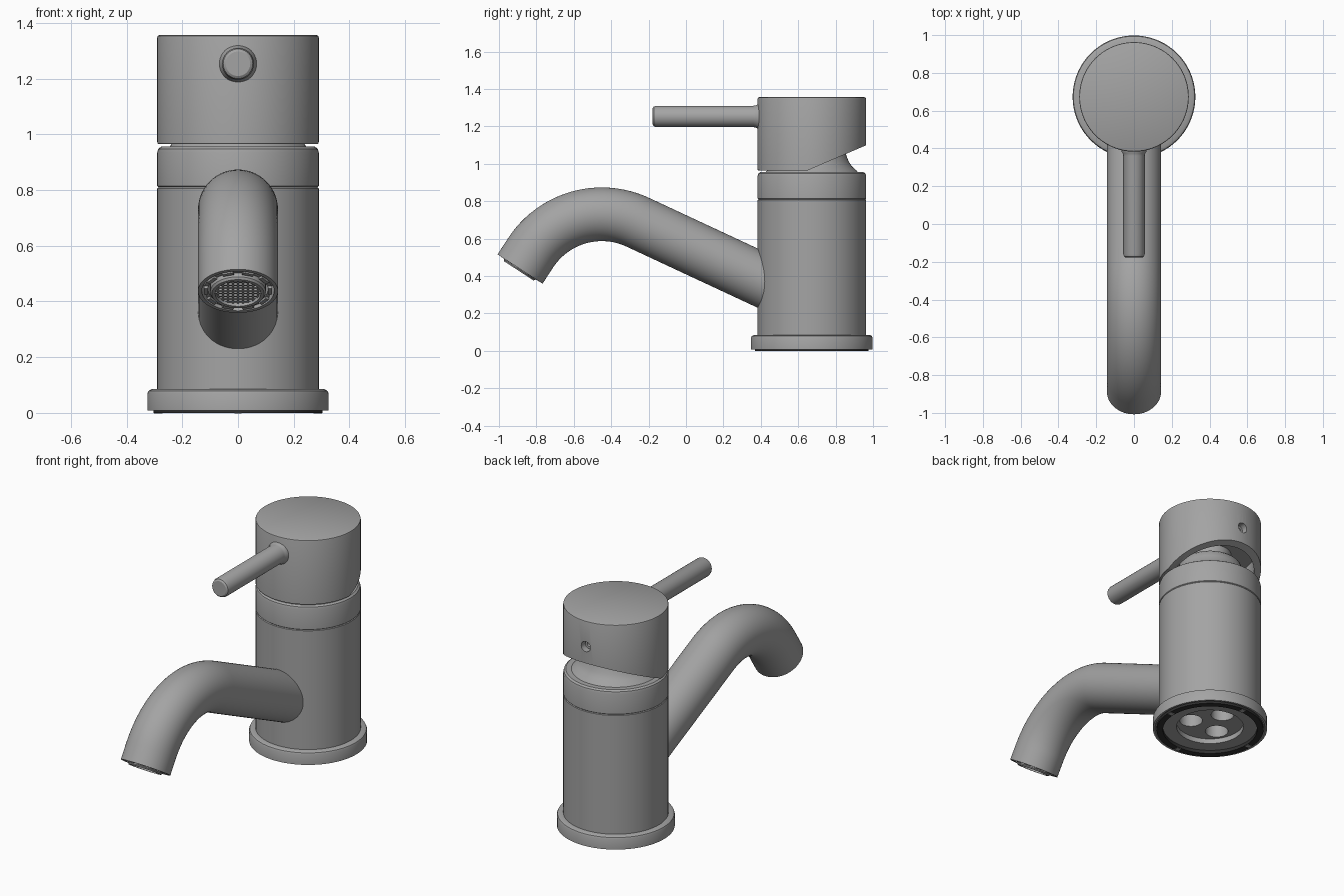
import bpy, bmesh
from math import sin, cos, pi, radians, sqrt
from mathutils import Matrix, Vector

if "Cube" in bpy.data.objects:
    bpy.data.objects.remove(bpy.data.objects["Cube"], do_unlink=True)


def material(name, value):
    m = bpy.data.materials.new(name)
    m.use_nodes = True
    col = (value, value, value, 1)
    m.diffuse_color = col
    m.node_tree.nodes["Principled BSDF"].inputs["Base Color"].default_value = col
    return m


METAL = material("grey metal", 0.37)
RUBBER = material("black rubber", 0.03)
AXIS = Matrix.Translation((0, 0.673, 0))     # centre line of the body


def shade(mesh):
    """Smooth shading that keeps sharp edges."""
    bm = bmesh.new()
    bm.from_mesh(mesh)
    for f in bm.faces:
        f.smooth = True
    for e in bm.edges:
        e.smooth = e.calc_face_angle(pi) < radians(32)
    bm.to_mesh(mesh)
    bm.free()


def finish(name, bm, mat=METAL, matrix=Matrix()):
    bmesh.ops.remove_doubles(bm, verts=bm.verts, dist=1e-5)
    bmesh.ops.recalc_face_normals(bm, faces=bm.faces)
    bm.transform(matrix)
    mesh = bpy.data.meshes.new(name)
    bm.to_mesh(mesh)
    bm.free()
    mesh.materials.append(mat)
    shade(mesh)
    obj = bpy.data.objects.new(name, mesh)
    bpy.context.scene.collection.objects.link(obj)
    return obj


def lathe(name, profile, matrix=AXIS, mat=METAL, steps=72, ring=False):
    """Revolve (radius, height) points around the local z axis."""
    bm = bmesh.new()
    vs = [bm.verts.new((r, 0, z)) for r, z in profile]
    pairs = list(zip(vs, vs[1:])) + ([(vs[-1], vs[0])] if ring else [])
    es = [bm.edges.new(p) for p in pairs]
    bmesh.ops.spin(bm, geom=vs + es, cent=(0, 0, 0), axis=(0, 0, 1),
                   angle=2 * pi, steps=steps)
    return finish(name, bm, mat, matrix)


def add_box(bm, centre, size, turn=0):
    m = (Matrix.Rotation(turn, 4, 'Z') @ Matrix.Translation(centre)
         @ Matrix.Diagonal((*size, 1)))
    bmesh.ops.create_cube(bm, size=1, matrix=m)


def cut(target, cutters):
    for c in cutters:
        mod = target.modifiers.new("cut", 'BOOLEAN')
        mod.operation, mod.solver, mod.object = 'DIFFERENCE', 'EXACT', c
    dg = bpy.context.evaluated_depsgraph_get()
    mesh = bpy.data.meshes.new_from_object(target.evaluated_get(dg))
    target.modifiers.clear()
    target.data = mesh
    shade(mesh)
    for c in cutters:
        bpy.data.objects.remove(c, do_unlink=True)


def aim(point, direction):
    return (Matrix.Translation(point)
            @ Vector(direction).to_track_quat('Z', 'Y').to_matrix().to_4x4())


def rod(name, radius, length, matrix):
    return lathe(name, [(0, 0), (radius, 0), (radius, length), (0, length)], matrix, steps=32)


# Base: flange, seal, tabs and recessed plate with three hose holes
lathe("base_flange", [(.27, .015), (.31, .015), (.313, .008), (.325, .008), (.325, .07),
                      (.321, .079), (.31, .085), (.27, .085)], ring=True)
lathe("base_seal", [(.268, 0), (.304, 0), (.304, .02), (.268, .02)], mat=RUBBER, ring=True)
bm = bmesh.new()
for k in range(4):
    add_box(bm, (.286, 0, .008), (.03, .025, .02), k * pi / 2)
finish("seal_tabs", bm, METAL, AXIS)
plate = lathe("base_plate", [(0, .05), (.19, .05), (.19, .02), (.272, .02), (.272, .2), (0, .2)])
cut(plate, [rod("hole_cutter", .065, .13,
                AXIS @ Matrix.Translation((.11 * cos(a), .11 * sin(a), 0)))
            for a in (pi / 2, -pi / 6, -5 * pi / 6)])

# Body, collar and tapered neck
lathe("body", [(0, .15), (.28, .15), (.28, .08), (.29, .08), (.29, .806), (.286, .81), (0, .81)])
lathe("collar", [(0, .81), (.286, .81), (.29, .814), (.29, .935), (.286, .948), (.275, .956),
                 (0, .958)])
lathe("neck", [(0, .95), (.25, .95), (.238, .965), (.215, .985), (.198, 1.01), (.186, 1.04),
               (.176, 1.07), (.16, 1.085), (.12, 1.09), (.12, 1.16), (0, 1.16)])

# Handle cap: hollow, with a sloped underside at the back and a screw hole
cap = lathe("handle_cap", [(0, 1.15), (.25, 1.15), (.25, .965), (.288, .965), (.29, .968),
                           (.29, 1.347), (.288, 1.353), (.282, 1.356), (0, 1.356)])
bm = bmesh.new()
wedge = [bm.verts.new((-.5, y, z)) for y, z in ((.5, .9), (1.1, .9), (1.1, 1.158))]
side = bmesh.ops.extrude_face_region(bm, geom=[bm.faces.new(wedge)])
bmesh.ops.translate(bm, vec=(1, 0, 0),
                    verts=[v for v in side["geom"] if isinstance(v, bmesh.types.BMVert)])
bmesh.ops.holes_fill(bm, edges=bm.edges)
if not any(all(abs(v.co.x + .5) < 1e-4 for v in f.verts) for f in bm.faces):
    bm.faces.new(wedge)
wedge_cutter = finish("wedge_cutter", bm)
back = (0, 1, 0)
cut(cap, [wedge_cutter, rod("screw_cutter", .031, .2, aim((0, .89, 1.2), back))])
lathe("set_screw", [(0, .02), (.013, .02), (.013, .045), (.026, .045), (.026, 0), (0, 0)],
      aim((0, .885, 1.2), back), steps=24)

# Lever
lathe("lever", [(0, 0), (.067, 0), (.067, .03), (.06, .042), (.057, .055), (.057, .575),
                (.053, .588), (.044, .594), (0, .594)],
      aim((0, .416, 1.253), (0, -1, 0)), steps=40)

# Spout: a straight run, a bend and an open tip, swept as rings
R, PEAK_Y, PEAK_Z, PIPE = .455, -.45, .73, .1435
RISE, DROP = radians(25), radians(-57)


def bend(a):
    return Vector((0, PEAK_Y + R * sin(a), PEAK_Z - R * (1 - cos(a))))


def heading(a):
    return Vector((0, -cos(a), sin(a)))


sections = [(bend(RISE) - .86 * heading(RISE), RISE, PIPE)]
for k in range(25):
    a = RISE + (DROP - RISE) * k / 24
    sections.append((bend(a), a, PIPE))
out = heading(DROP)
tip = bend(DROP) + .102 * out
sections += [(tip, DROP, PIPE), (tip, DROP, .13), (tip - .05 * out, DROP, .13)]
bm = bmesh.new()
SIDES, rings = 56, []
for centre, a, r in sections:
    across = Vector((0, sin(a), cos(a)))
    rings.append([bm.verts.new(centre + r * (cos(t) * Vector((1, 0, 0)) + sin(t) * across))
                  for t in (2 * pi * i / SIDES for i in range(SIDES))])
for lo, hi in zip(rings, rings[1:]):
    for i in range(SIDES):
        j = (i + 1) % SIDES
        bm.faces.new((lo[i], lo[j], hi[j], hi[i]))
bm.faces.new(rings[0])
bm.faces.new(rings[-1])
finish("spout", bm)

# Aerator: notched ring, inner ring and mesh grid inside the tip
TIP = aim(tip, out)
lathe("aerator_ring", [(.108, -.05), (.122, -.05), (.122, -.008), (.108, -.008)], TIP,
      steps=48, ring=True)
bm = bmesh.new()
for k in range(10):
    add_box(bm, (.115, 0, -.005), (.014, .04, .012), k * pi / 5)
finish("aerator_teeth", bm, METAL, TIP)
lathe("aerator_insert", [(.082, -.05), (.1, -.05), (.1, .004), (.094, .012), (.082, .012)],
      TIP, steps=48, ring=True)
bm = bmesh.new()
for k in range(-4, 5):
    p = k * .018
    length = 2 * sqrt(.085 ** 2 - p * p)
    add_box(bm, (p, 0, -.005), (.007, length, .012))
    add_box(bm, (0, p, -.007), (length, .007, .012))
finish("aerator_mesh", bm, METAL, TIP)
